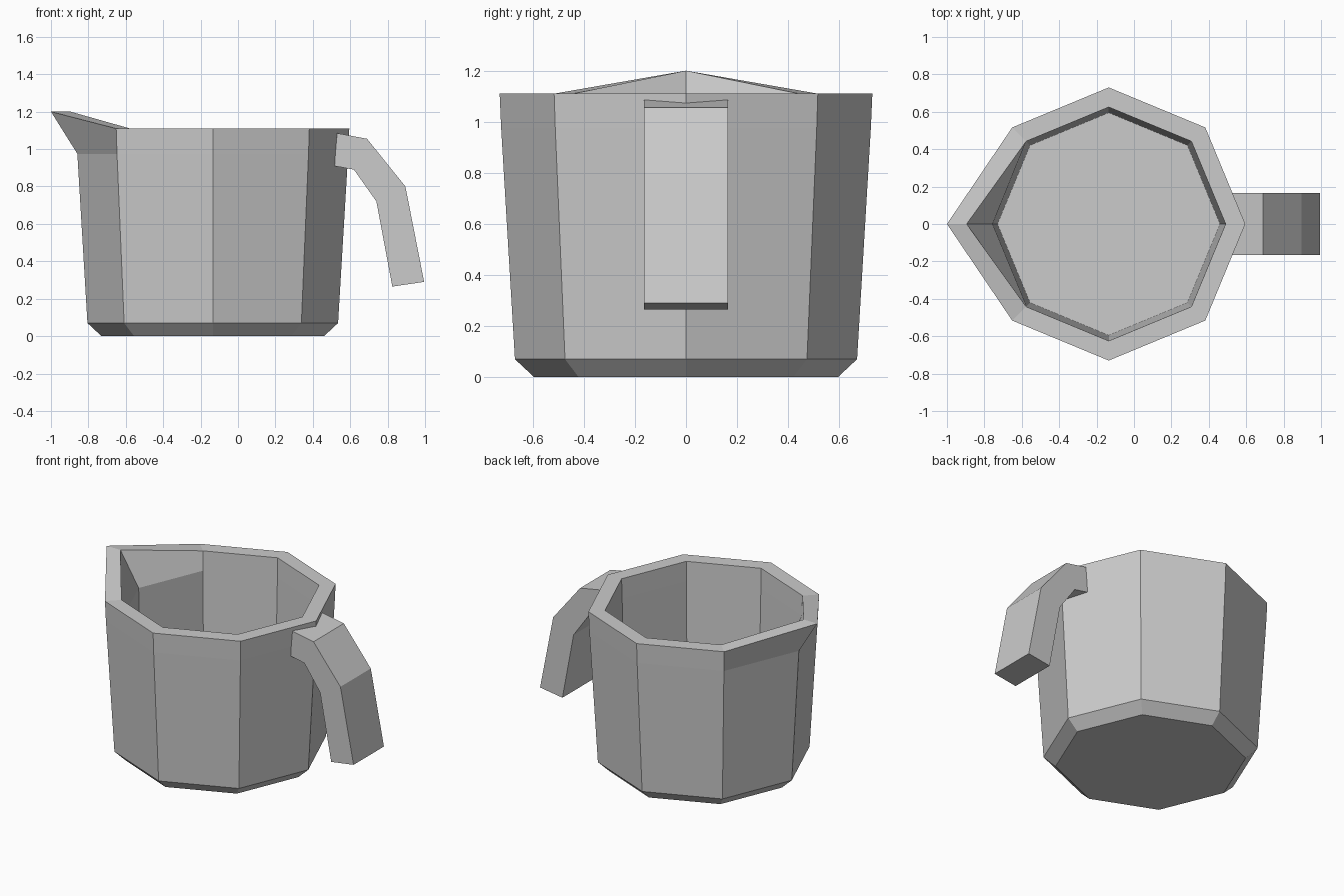
import bpy, bmesh
from math import cos, sin, pi

if "Cube" in bpy.data.objects:
    bpy.data.objects.remove(bpy.data.objects["Cube"])

CX = -0.135   # body axis
SIDES = 8
SPOUT = 4     # index of the corner that is pulled into the spout


def finish(name, bm):
    bmesh.ops.recalc_face_normals(bm, faces=bm.faces)
    mesh = bpy.data.meshes.new(name)
    bm.to_mesh(mesh)
    bm.free()
    obj = bpy.data.objects.new(name, mesh)
    bpy.context.collection.objects.link(obj)
    return obj


# Jug body: octagonal rings (radius, z, spout corner x/z override)
rings = [
    (0.595, 0.00, None),
    (0.67, 0.07, None),
    (0.724, 0.975, None),
    (0.73, 1.11, (-1.0, 1.2)),      # outer rim
    (0.625, 1.11, (-0.895, 1.2)),   # inner rim
    (0.621, 0.975, None),
    (0.595, 0.06, None),            # inside floor
]
bm = bmesh.new()
loops = []
for r, z, tip in rings:
    loop = []
    for i in range(SIDES):
        a = 2 * pi * i / SIDES
        co = (CX + r * cos(a), r * sin(a), z)
        if tip and i == SPOUT:
            co = (tip[0], 0, tip[1])
        loop.append(bm.verts.new(co))
    loops.append(loop)
for lo, hi in zip(loops, loops[1:]):
    for i in range(SIDES):
        j = (i + 1) % SIDES
        bm.faces.new((lo[i], lo[j], hi[j], hi[i]))
bm.faces.new(loops[0])
bm.faces.new(loops[-1])
finish("jug_body", bm)

# Handle: side profile extruded across y
profile = [(0.53, 1.085), (0.69, 1.055), (0.895, 0.80), (0.995, 0.29),
           (0.825, 0.265), (0.74, 0.72), (0.62, 0.89), (0.515, 0.91)]
bm = bmesh.new()
face = bm.faces.new([bm.verts.new((x, -0.165, z)) for x, z in profile])
ext = bmesh.ops.extrude_face_region(bm, geom=[face])
verts = [g for g in ext["geom"] if isinstance(g, bmesh.types.BMVert)]
bmesh.ops.translate(bm, verts=verts, vec=(0, 0.33, 0))
finish("handle", bm)
